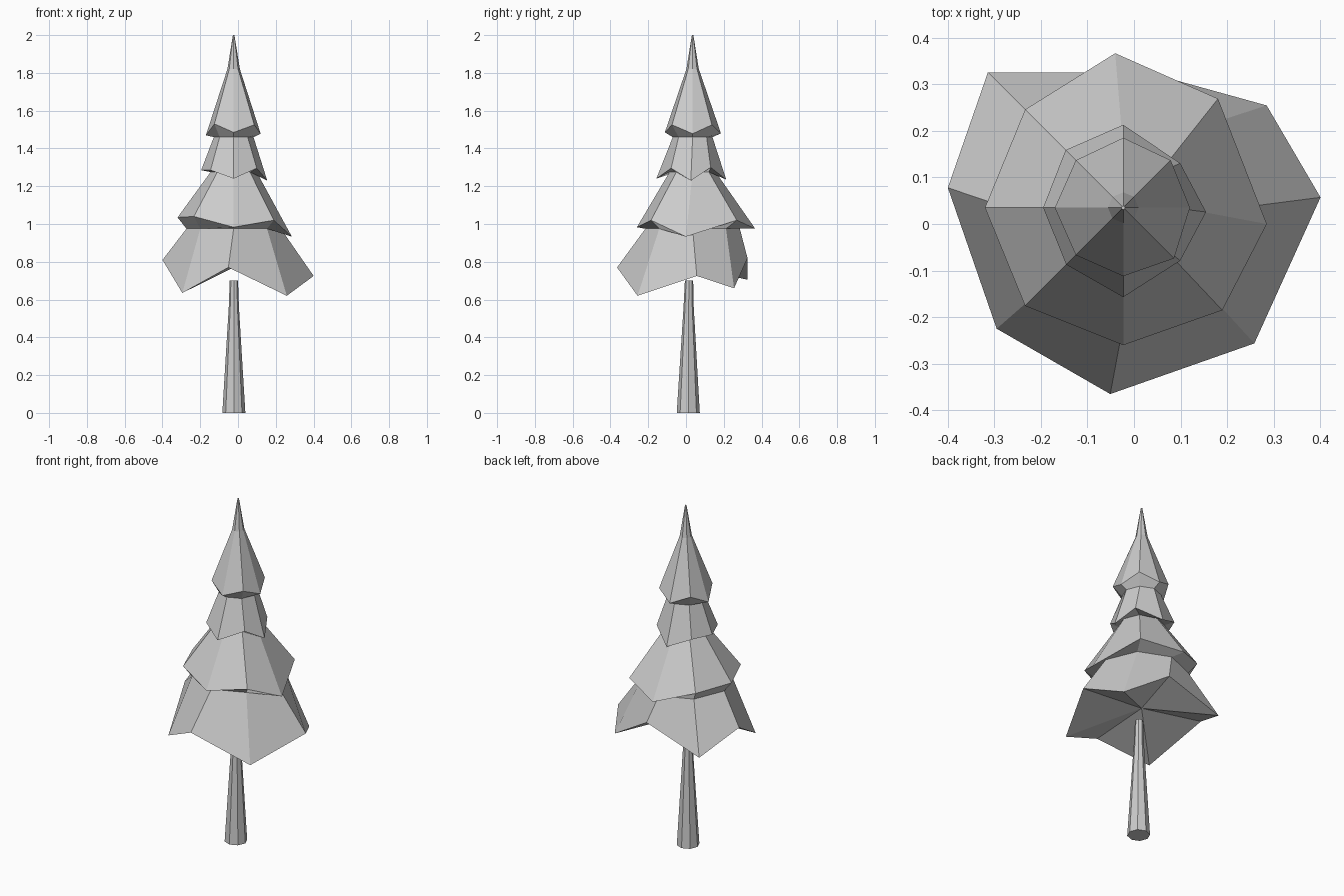
import bpy, bmesh
from math import cos, sin, radians

if "Cube" in bpy.data.objects:
    bpy.data.objects.remove(bpy.data.objects["Cube"])

AXIS = (-0.023, 0.035)
SIDES = 8


def ring(bm, centre, radii, heights, shifts=None):
    """Closed ring of vertices, one per 45 degrees, starting at +x."""
    shifts = shifts or [0] * SIDES
    out = []
    for k in range(SIDES):
        a = radians(45 * k + shifts[k])
        out.append(bm.verts.new((centre[0] + radii[k] * cos(a),
                                 centre[1] + radii[k] * sin(a), heights[k])))
    return out


def even(bm, centre, r, z):
    return ring(bm, centre, [r] * SIDES, [z] * SIDES)


def bridge(bm, low, high):
    for k in range(SIDES):
        j = (k + 1) % SIDES
        bm.faces.new((low[k], low[j], high[j], high[k]))


def finish(bm, name):
    bmesh.ops.recalc_face_normals(bm, faces=bm.faces)
    me = bpy.data.meshes.new(name)
    bm.to_mesh(me)
    bm.free()
    bpy.context.collection.objects.link(bpy.data.objects.new(name, me))


# Tapered trunk
bm = bmesh.new()
rings = [even(bm, (-0.022, y), r, z) for y, r, z in
         ((0.012, 0.061, 0), (0.014, 0.027, 0.56), (0.016, 0.022, 0.70))]
for a, b in zip(rings, rings[1:]):
    bridge(bm, a, b)
bm.faces.new(rings[0])
bm.faces.new(rings[-1])
finish(bm, "trunk")

# Jagged skirt rims of each foliage tier: radii, heights, angle shifts,
# then the even neck ring (radius, height) tucked under the next tier
tiers = [
    ([.424, .378, .295, .411, .379, .376, .401, .405],
     [.725, .66, .82, .705, .81, .635, .77, .62],
     [3, -9.5, -10, 0, -6.5, -1.3, -4, -1], (.25, .975)),
    ([.31, .31, .332, .298, .297, .298, .295, .306],
     [.933, 1.02, .975, 1.03, 1.035, 1.04, .983, 1.02],
     [-6.5, 4, 3, 0, 0, 0, 0, -1], (.122, 1.275)),
    ([.178, .155, .178, .175, .172, .173, .192, .167],
     [1.23, 1.30, 1.235, 1.29, 1.285, 1.285, 1.24, 1.295],
     [-3, -7, 0, 0, 0, 0, 0, 2], (.105, 1.46)),
    ([.143, .144, .15, .144, .147, .144, .147, .154],
     [1.478, 1.525, 1.48, 1.525, 1.47, 1.53, 1.485, 1.525],
     [0] * 8, (.033, 1.82)),
]

# Foliage: one continuous stepped shell
bm = bmesh.new()
neck = None
for radii, heights, shifts, (r, z) in tiers:
    rim = ring(bm, AXIS, radii, heights, shifts)
    if neck:
        bridge(bm, neck, rim)
    else:
        # Underside
        hub = bm.verts.new((*AXIS, 0.77))
        for k in range(SIDES):
            bm.faces.new((hub, rim[(k + 1) % SIDES], rim[k]))
    neck = even(bm, AXIS, r, z)
    bridge(bm, rim, neck)

# Slender tip
tip = even(bm, AXIS, 0.004, 2.0)
bridge(bm, neck, tip)
bm.faces.new(tip)
finish(bm, "foliage")
